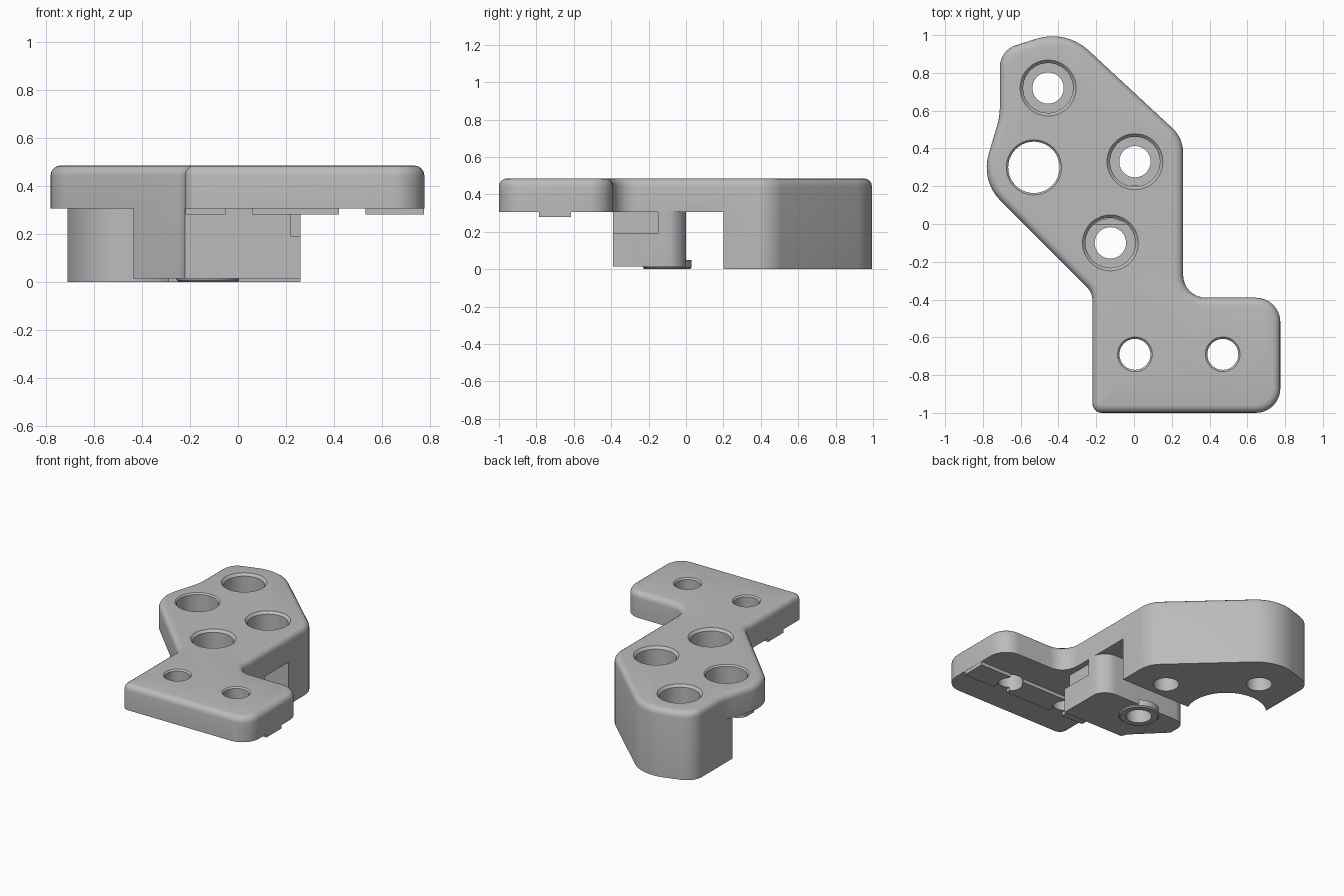
import bpy, bmesh, math
from mathutils import Vector

if "Cube" in bpy.data.objects:
    bpy.data.objects.remove(bpy.data.objects["Cube"])

TOP, UNDER = 0.485, 0.305


def rounded(points, steps=8):
    """Outline from (x, y, fillet radius) corners."""
    out = []
    n = len(points)
    for i, (x, y, r) in enumerate(points):
        p = Vector((x, y))
        if r == 0:
            out.append(p)
            continue
        a = (Vector(points[i - 1][:2]) - p).normalized()
        b = (Vector(points[(i + 1) % n][:2]) - p).normalized()
        half = a.angle(b) / 2
        c = p + (a + b).normalized() * r / math.sin(half)
        t = r / math.tan(half)
        s, e = p + a * t - c, p + b * t - c
        a0 = math.atan2(s.y, s.x)
        d = (math.atan2(e.y, e.x) - a0 + math.pi) % (2 * math.pi) - math.pi
        for k in range(steps + 1):
            q = a0 + d * k / steps
            out.append(c + Vector((math.cos(q), math.sin(q))) * r)
    return out


def finish(name, bm):
    bmesh.ops.recalc_face_normals(bm, faces=bm.faces)
    me = bpy.data.meshes.new(name)
    bm.to_mesh(me)
    bm.free()
    ob = bpy.data.objects.new(name, me)
    bpy.context.collection.objects.link(ob)
    return ob


def prism(name, outline, z0, z1, bevel=0):
    bm = bmesh.new()
    base = bm.faces.new([bm.verts.new((p[0], p[1], z0)) for p in outline])
    ext = bmesh.ops.extrude_face_region(bm, geom=[base], use_keep_orig=True)
    verts = [g for g in ext["geom"] if isinstance(g, bmesh.types.BMVert)]
    bmesh.ops.translate(bm, verts=verts, vec=(0, 0, z1 - z0))
    if bevel:
        rim = [e for e in bm.edges if all(v.co.z > z1 - 1e-5 for v in e.verts)]
        bmesh.ops.bevel(bm, geom=rim, offset=bevel, segments=4, profile=0.5,
                        affect='EDGES', clamp_overlap=False)
    return finish(name, bm)


def box(name, x0, x1, y0, y1, z0, z1):
    return prism(name, [(x0, y0), (x1, y0), (x1, y1), (x0, y1)], z0, z1)


def turned(name, x, y, profile, n=48):
    """Closed round solid from (radius, z) steps."""
    bm = bmesh.new()
    rings = [[bm.verts.new((x + r * math.cos(2 * math.pi * k / n),
                            y + r * math.sin(2 * math.pi * k / n), z))
              for k in range(n)] for r, z in profile]
    for a, b in zip(rings, rings[1:]):
        for k in range(n):
            m = (k + 1) % n
            bm.faces.new((a[k], a[m], b[m], b[k]))
    bm.faces.new(rings[0])
    bm.faces.new(rings[-1])
    return finish(name, bm)


# Full-height body with softened top rim
body = prism("bracket", rounded([
    (-0.22, -1, 0.05), (0.775, -1, 0.13), (0.775, -0.39, 0.13),
    (0.26, -0.39, 0.12), (0.26, 0.455, 0.18), (-0.36, 1.03, 0.28),
    (-0.71, 0.92, 0.12), (-0.71, 0.57, 0.4), (-0.812, 0.2285, 0.25),
    (-0.22, -0.364, 0.1)]), 0, TOP, 0.042)

cuts = []
# Space under the foot plate, beside the legs and through the channel
cuts.append(box("cut_foot", -1, 1, -1.2, -0.39, -0.1, UNDER))
cuts.append(box("cut_side", 0.261, 1, -0.6, -0.2, -0.1, UNDER))
cuts.append(box("cut_left", -1, -0.71, 0.1, 0.8, -0.1, UNDER))
cuts.append(prism("cut_channel", rounded([
    (-1, 0.2, 0), (0.4, 0.2, 0), (0.4, -0.13, 0), (0.264, -0.13, 0),
    (0.264, 0, 0.11), (-0.435, 0, 0.08), (-0.435, -0.45, 0),
    (-1, -0.45, 0)]), -0.1, UNDER))
cuts.append(turned("cut_arc", -0.53, 0.3, [(0.26, -0.1), (0.26, UNDER)]))
# Front leg sits slightly higher, with a notch on its right side
cuts.append(box("cut_leg_base", -1, 1, -0.6, 0.1, -0.1, 0.015))
cuts.append(box("cut_notch", 0.22, 0.5, -0.5, -0.15, 0.19, UNDER))
# Sloped right end of the foot plate
slope = prism("cut_slope", [(0.6, 0.525), (0.9, 0.225), (0.9, 0.525)], 0.25, 1.2)
for v in slope.data.vertices:
    x, z, d = v.co
    v.co = (x, -d, z)
slope.data.flip_normals()
cuts.append(slope)

# Ring foot below the front leg, and rails below the foot plate
adds = [turned("ring_foot", -0.125, -0.1,
               [(0.122, 0), (0.13, 0.008), (0.13, 0.05)])]
for x0, x1 in ((-0.219, -0.05), (0.06, 0.42), (0.53, 0.774)):
    adds.append(box("rail", x0, x1, -0.785, -0.615, 0.28, 0.32))

# Bores
bores = []
for x, y in ((-0.455, 0.72), (0.005, 0.33), (-0.125, -0.1)):
    bores.append(turned("bore", x, y, [(0.083, -0.1), (0.083, 0.2), (0.132, 0.2),
                                       (0.132, 0.468), (0.148, TOP), (0.148, 0.6)]))
bores.append(turned("bore", -0.53, 0.3, [(0.136, -0.1), (0.136, 0.475),
                                         (0.146, TOP), (0.146, 0.6)]))
for x in (0.005, 0.47):
    bores.append(turned("bore", x, -0.69, [(0.082, 0.1), (0.082, 0.475),
                                           (0.092, TOP), (0.092, 0.6)]))

for group, op in ((cuts, 'DIFFERENCE'), (adds, 'UNION'), (bores, 'DIFFERENCE')):
    for ob in group:
        m = body.modifiers.new(ob.name, 'BOOLEAN')
        m.operation, m.solver, m.object = op, 'EXACT', ob
deps = bpy.context.evaluated_depsgraph_get()
body.data = bpy.data.meshes.new_from_object(body.evaluated_get(deps))
body.modifiers.clear()
for ob in cuts + adds + bores:
    bpy.data.objects.remove(ob)

# Plain grey finish
grey = bpy.data.materials.new("grey")
grey.diffuse_color = (0.5, 0.5, 0.5, 1)
grey.use_nodes = True
grey.node_tree.nodes["Principled BSDF"].inputs["Base Color"].default_value = grey.diffuse_color
body.data.materials.clear()
body.data.materials.append(grey)
for p in body.data.polygons:
    p.material_index = 0
bpy.context.view_layer.objects.active = body
body.select_set(True)
bpy.ops.object.shade_smooth_by_angle(angle=math.radians(30))
